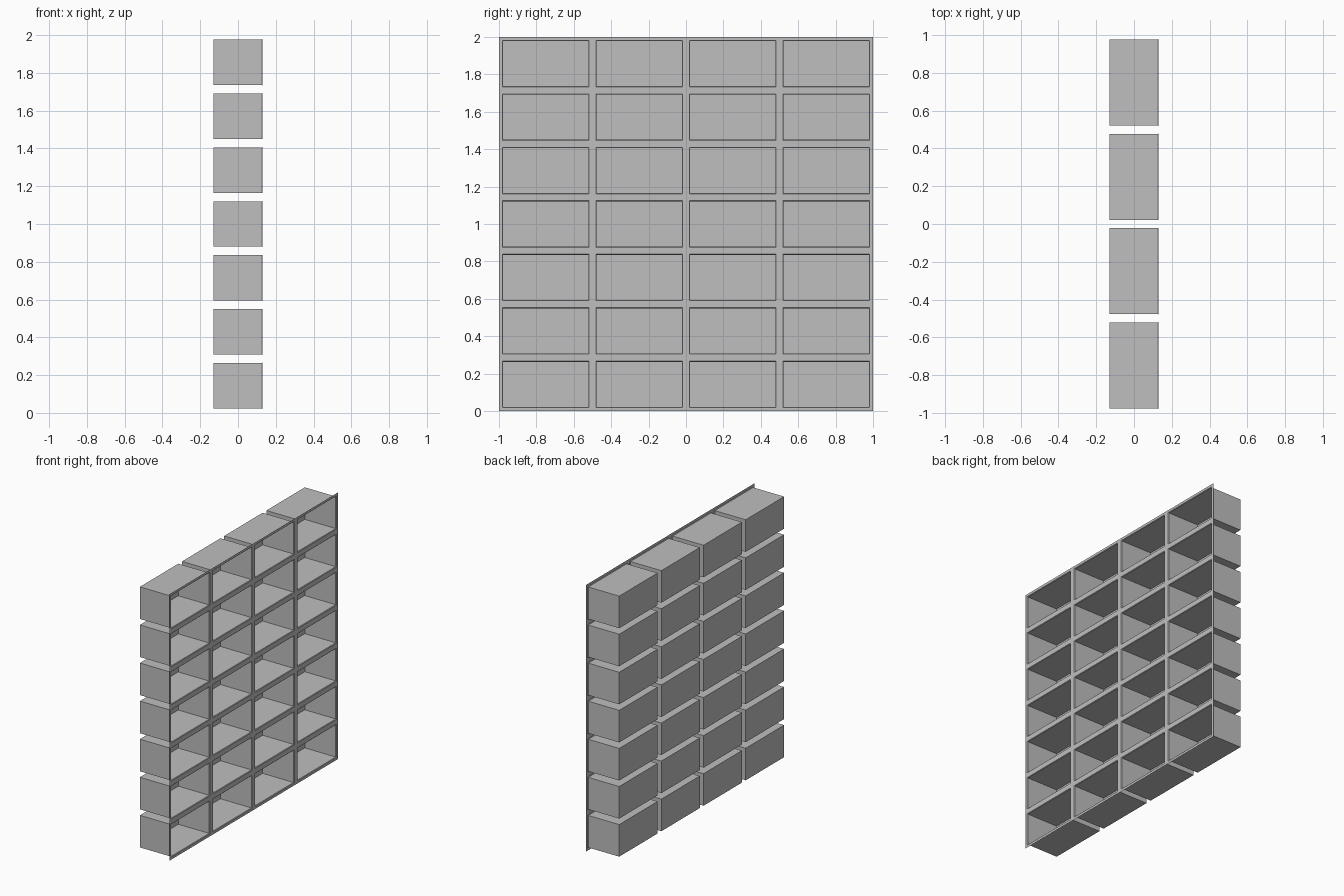
import bpy
import bmesh
from mathutils import Matrix, Vector

COLS, ROWS = 4, 7
SIZE = 2.0          # width and height of the face sheet
FACE_X = 0.13       # plane of the face sheet
DEPTH = 0.26        # full depth of a bin
BAR = 0.0185        # half width of the bars between openings
LIP = 0.004         # sloped lip where a bin meets its opening

old = bpy.data.objects.get("Cube")
if old:
    bpy.data.objects.remove(old, do_unlink=True)


def make_material(name, color):
    mat = bpy.data.materials.new(name)
    mat.use_nodes = True
    mat.diffuse_color = color
    mat.node_tree.nodes["Principled BSDF"].inputs["Base Color"].default_value = color
    return mat


grey = make_material("plain grey", (0.52, 0.52, 0.52, 1))

# Face sheet: one grid cell per bin, standing upright and facing +x
bm = bmesh.new()
bmesh.ops.create_grid(bm, x_segments=COLS, y_segments=ROWS, size=SIZE / 2)
stand = Matrix(((0, 0, 1, FACE_X), (1, 0, 0, 0), (0, 1, 0, SIZE / 2), (0, 0, 0, 1)))
bmesh.ops.transform(bm, matrix=stand, verts=bm.verts)
bm.normal_update()
cells = list(bm.faces)

# Bars around each opening, then the sloped lip
bmesh.ops.inset_individual(bm, faces=cells, thickness=BAR, use_even_offset=True)
bm.normal_update()
bmesh.ops.inset_individual(bm, faces=cells, thickness=LIP, depth=-LIP, use_even_offset=True)

# Bins: push every opening back into an open box
bins = bmesh.ops.extrude_discrete_faces(bm, faces=cells)["faces"]
for floor in bins:
    bmesh.ops.translate(bm, verts=floor.verts, vec=Vector((LIP - DEPTH, 0, 0)))

mesh = bpy.data.meshes.new("bin_rack")
bm.to_mesh(mesh)
bm.free()
mesh.materials.append(grey)
rack = bpy.data.objects.new("bin_rack", mesh)
bpy.context.collection.objects.link(rack)
